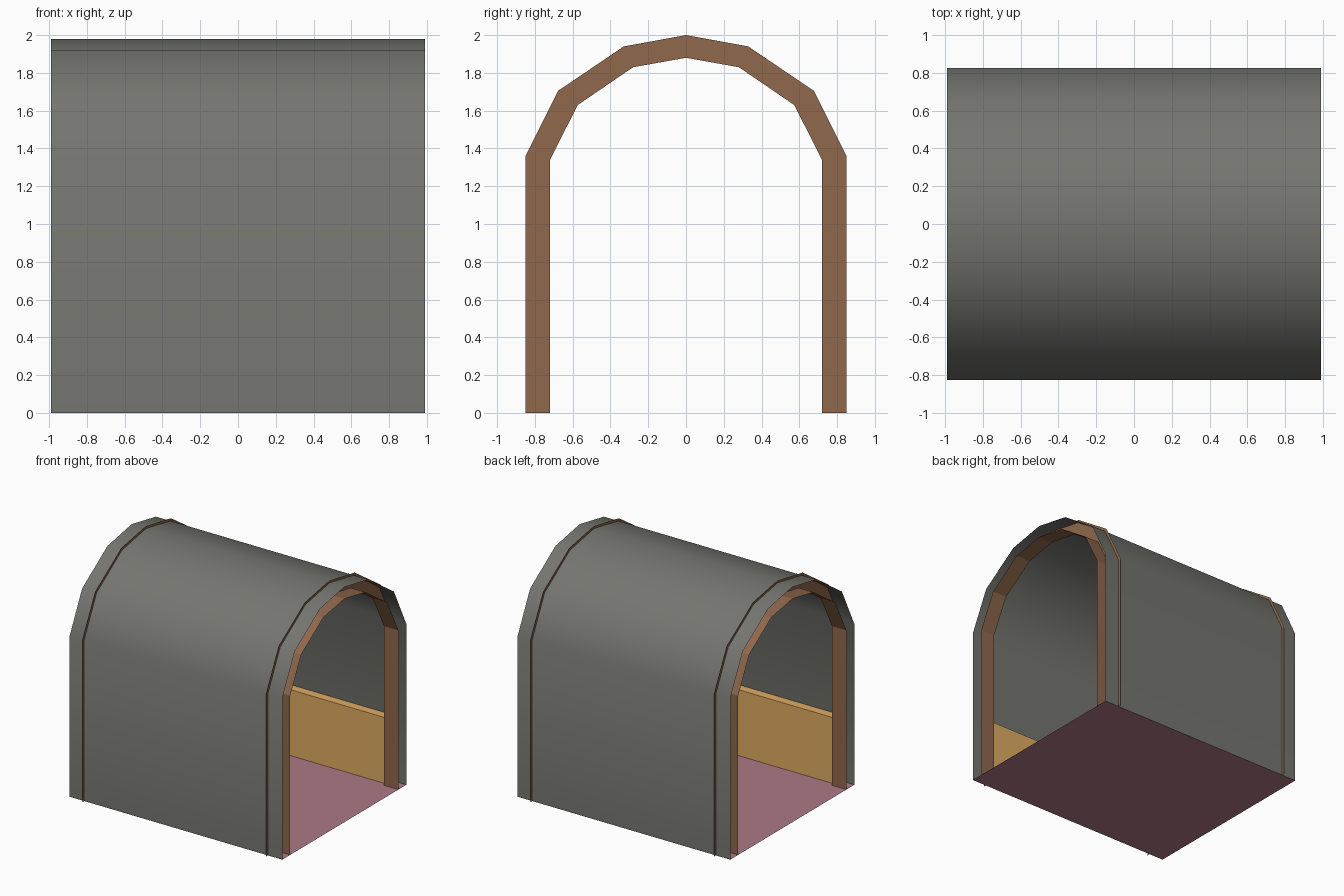
import bpy

if "Cube" in bpy.data.objects:
    bpy.data.objects.remove(bpy.data.objects["Cube"])


def material(name, rgb):
    lin = [(c / 255 / 12.92) if c < 11 else ((c / 255 + 0.055) / 1.055) ** 2.4 for c in rgb]
    m = bpy.data.materials.new(name)
    m.diffuse_color = (*lin, 1)
    m.use_nodes = True
    m.node_tree.nodes["Principled BSDF"].inputs["Base Color"].default_value = m.diffuse_color
    return m


GREY = material("grey_cover", (117, 118, 112))
BROWN = material("brown_frame", (144, 104, 76))
TAN = material("tan_bench", (222, 172, 98))
PINK = material("pink_floor", (173, 121, 134))


def arch(half):
    """Mirror a half profile (y, z), base to crown, into a full arch."""
    return half + [(-y, z) for y, z in reversed(half[:-1])]


def strip(name, rail_a, rail_b, mat, smooth=False):
    """Sheet of quads between two matching rails of 3D points."""
    n = len(rail_a)
    faces = [(i, i + 1, n + i + 1, n + i) for i in range(n - 1)]
    me = bpy.data.meshes.new(name)
    me.from_pydata(rail_a + rail_b, [], faces)
    me.materials.append(mat)
    me.polygons.foreach_set("use_smooth", [smooth] * len(faces))
    me.update()
    ob = bpy.data.objects.new(name, me)
    bpy.context.collection.objects.link(ob)
    return ob


def at(x, profile):
    return [(x, y, z) for y, z in profile]


OUTER = arch([(0.85, 0), (0.85, 1.36), (0.677, 1.705), (0.33, 1.94), (0, 2.0)])
COVER = arch([(0.825, 0), (0.825, 1.355), (0.66, 1.69), (0.322, 1.92), (0, 1.98)])
INNER = arch([(0.72, 0), (0.72, 1.34), (0.573, 1.63), (0.28, 1.83), (0, 1.88)])
END, RIB = 0.99, 0.855

# Arched cover, one smooth sheet
strip("cover", at(END, COVER), at(-END, COVER), GREY, True)

# End frames: flat ring poking through the cover, and a lining out to the end
for s, side in ((1, "right"), (-1, "left")):
    ring, lip = at(s * RIB, OUTER), at(s * RIB, INNER)
    if s < 0:
        ring, lip = lip, ring
    strip(side + "_frame_ring", ring, lip, BROWN)
    a, b = at(RIB, INNER), at(END, INNER)
    if s < 0:
        a, b = at(-END, INNER), at(-RIB, INNER)
    strip(side + "_frame_lining", a, b, BROWN)

# Benches along both walls: front panel and narrow top
for s, side in ((1, "back"), (-1, "front")):
    prof = [(s * 0.75, 0), (s * 0.75, 0.555), (s * 0.825, 0.555)]
    strip(side + "_bench", at(s * RIB, prof), at(-s * RIB, prof), TAN)

# Floor
strip("floor", [(-END, -0.825, 0), (END, -0.825, 0)],
      [(-END, 0.825, 0), (END, 0.825, 0)], PINK)
